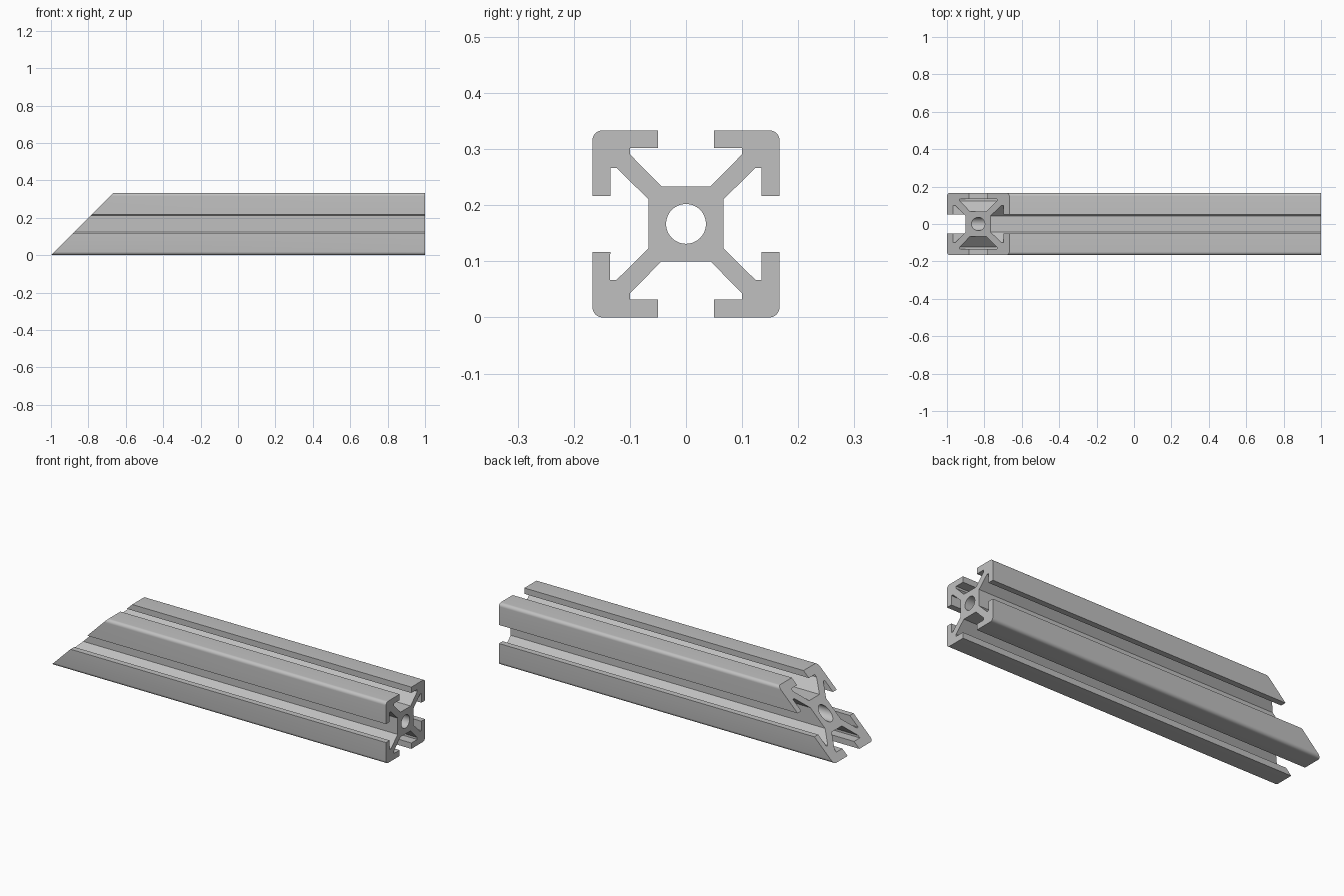
import bpy, bmesh
from math import sin, cos, pi, radians
from mathutils import Matrix, Vector

default = bpy.data.objects.get("Cube")
if default:
    bpy.data.objects.remove(default, do_unlink=True)

# Bare aluminium
grey = (0.53, 0.53, 0.53, 1)
mat = bpy.data.materials.new("aluminium grey")
mat.use_nodes = True
mat.diffuse_color = grey
mat.node_tree.nodes["Principled BSDF"].inputs["Base Color"].default_value = grey

HALF = 0.1667      # half the outer width
SLOT = 0.05        # half the slot opening
LIP = 0.135        # inner face of the lips
WEB = 0.1          # end of the slot undercut
CORE = 0.067       # half the core block
ROUND = 0.018      # outer corner radius
BORE = 0.0355      # centre hole radius


def arc(centre, radius, start, sweep, steps):
    return [Vector((centre + radius * cos(start + sweep * i / steps),
                    centre + radius * sin(start + sweep * i / steps)))
            for i in range(steps + 1)]


# One arm of the section, mirrored over its diagonal, then turned four times
side = [Vector(p) for p in ((CORE, 0.044), (0.124, WEB), (LIP, WEB), (LIP, SLOT), (HALF, SLOT))]
arm = side + arc(HALF - ROUND, ROUND, 0, pi / 2, 8) + [p.yx for p in reversed(side)]
outline = [Matrix.Rotation(k * pi / 2, 2) @ p for k in range(4) for p in arm]
bore = arc(0, BORE, 0, 2 * pi, 48)[:-1]

bm = bmesh.new()
end_edges = {"square": [], "mitre": []}


def add_wall(loop):
    """Sweep one closed loop from the square end to the 45 degree mitre."""
    square = [bm.verts.new((1, p.x, p.y + HALF)) for p in loop]
    mitre = [bm.verts.new((-1 + p.y + HALF, p.x, p.y + HALF)) for p in loop]
    n = len(loop)
    for i in range(n):
        j = (i + 1) % n
        bm.faces.new((square[i], square[j], mitre[j], mitre[i]))
        end_edges["square"].append(bm.edges.get((square[i], square[j])))
        end_edges["mitre"].append(bm.edges.get((mitre[i], mitre[j])))


add_wall(outline)
add_wall(bore)

# Cap both ends around the bore
for edges in end_edges.values():
    bmesh.ops.triangle_fill(bm, edges=edges, use_beauty=True)
bmesh.ops.recalc_face_normals(bm, faces=bm.faces)

mesh = bpy.data.meshes.new("slotted_rail")
bm.to_mesh(mesh)
bm.free()
mesh.materials.append(mat)
rail = bpy.data.objects.new("slotted_rail", mesh)
bpy.context.collection.objects.link(rail)

# Smooth the bore and rounded corners, keep the rest crisp
bpy.ops.object.select_all(action="DESELECT")
rail.select_set(True)
bpy.context.view_layer.objects.active = rail
bpy.ops.object.shade_smooth_by_angle(angle=radians(30))
